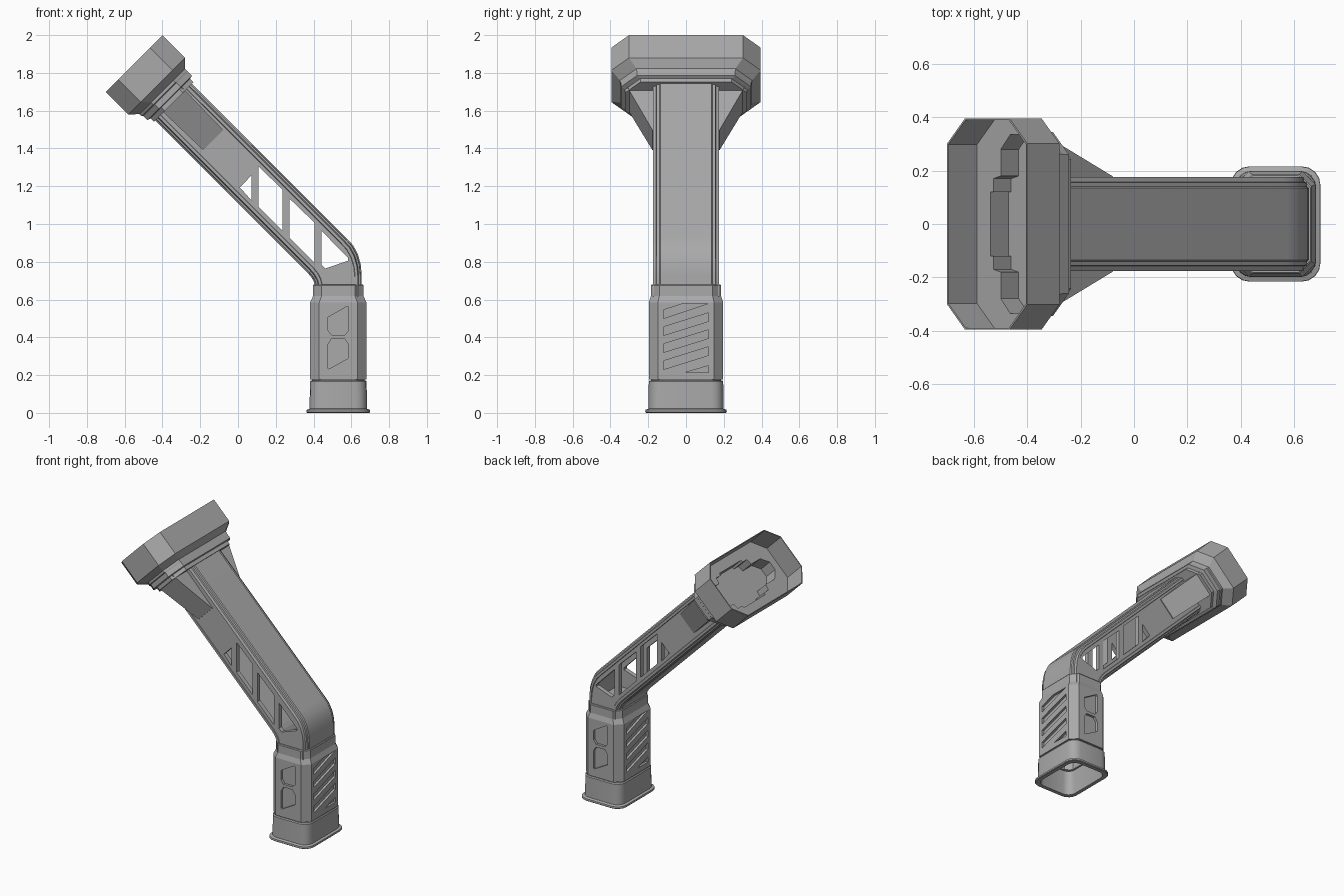
import bpy, bmesh, math
from mathutils import Vector

if "Cube" in bpy.data.objects:
    bpy.data.objects.remove(bpy.data.objects["Cube"])

S = math.sqrt(2)
grey = bpy.data.materials.new("mid grey")
grey.diffuse_color = (0.40, 0.40, 0.40, 1)
grey.use_nodes = True
grey.node_tree.nodes["Principled BSDF"].inputs["Base Color"].default_value = grey.diffuse_color


def tilt(u, v, y):
    """Point in the arm frame: u along the arm, v across it."""
    return Vector(((v - u) / S, y, (u + v) / S))


def loft(name, rings, smooth=None):
    """Closed solid through a list of equal sized rings."""
    bm = bmesh.new()
    vs = [[bm.verts.new(p) for p in r] for r in rings]
    n = len(vs[0])
    for a, b in zip(vs, vs[1:]):
        for i in range(n):
            j = (i + 1) % n
            bm.faces.new((a[i], a[j], b[j], b[i]))
    bm.faces.new(vs[0][::-1])
    bm.faces.new(vs[-1])
    bmesh.ops.recalc_face_normals(bm, faces=bm.faces)
    me = bpy.data.meshes.new(name)
    bm.to_mesh(me)
    bm.free()
    ob = bpy.data.objects.new(name, me)
    bpy.context.collection.objects.link(ob)
    me.materials.append(grey)
    if smooth:
        bpy.ops.object.select_all(action='DESELECT')
        ob.select_set(True)
        bpy.context.view_layer.objects.active = ob
        bpy.ops.object.shade_smooth_by_angle(angle=math.radians(smooth))
    return ob


def cut(target, cutter):
    m = target.modifiers.new("cut", 'BOOLEAN')
    m.operation, m.solver, m.object = 'DIFFERENCE', 'EXACT', cutter
    cutter.hide_render = True
    cutter.hide_set(True)


# ---- head: flared octagonal cup ----
def octagon(u, v0, v1, h, c):
    pts = [(v0, -h + c), (v0 + c, -h), (v1 - c, -h), (v1, -h + c),
           (v1, h - c), (v1 - c, h), (v0 + c, h), (v0, h - c)]
    return [tilt(u, v, y) for v, y in pts]


head = loft("head_cup", [
    octagon(1.405, .775, 1.072, .322, .08),
    octagon(1.43, .775, 1.072, .322, .08),
    octagon(1.435, .757, 1.09, .345, .085),
    octagon(1.467, .757, 1.09, .345, .085),
    octagon(1.472, .75, 1.09, .35, .088),
    octagon(1.487, .75, 1.09, .35, .088),
    octagon(1.527, .707, 1.131, .395, .093),
    octagon(1.697, .707, 1.131, .395, .093),
    octagon(1.697, .713, 1.125, .389, .091),
    octagon(1.545, .713, 1.125, .389, .091)])

# stepped socket inside the cup
quarter = [(.135, .12), (.12, .12), (.12, .17), (.08, .18), (.08, .28), (.03, .335)]
socket = quarter + [(-a, y) for a, y in quarter[::-1]]
socket += [(a, -y) for a, y in socket[::-1]]
cut(head, loft("socket_cutter", [[tilt(u, .919 + a, y) for a, y in socket]
                                 for u in (1.45, 1.62)]))

# ---- side gussets under the head ----
for s, label in ((-1, "front"), (1, "back")):
    loft("gusset_" + label, [
        [tilt(u, v, s * y) for u, v, y in
         ((1.115, v0, .16), (1.115, v0, .178), (1.44, v1, .315), (1.44, v1, .16))]
        for v0, v1 in ((.853, .845), (1.004, 1.01))])

# ---- arm: stepped section swept along the bend (lower and upper edge) ----
def edge(u, v):
    p = tilt(u, v, 0)
    return (p.x, p.z)


stations = [(edge(1.42, .785), edge(1.42, 1.06)),
            ((.345, .765), (.575, .925)), ((.367, .743), (.61, .887)),
            ((.387, .72), (.635, .84)), ((.402, .695), (.65, .785)),
            ((.41, .665), (.655, .73)), ((.41, .58), (.655, .58))]


def sweep(name, section, smooth=None):
    rings = []
    for (ax, az), (bx, bz) in stations:
        rings.append([(ax + (bx - ax) * t, y, az + (bz - az) * t) for t, y in section])
    return loft(name, rings, smooth)


rim = [(0, .135), (.025, .14), (.03, .155), (.065, .158), (.085, .176), (.14, .176), (.15, .172)]
half = rim + [(1 - t, y) for t, y in rim[::-1]]
arm = sweep("arm", half + [(t, -y) for t, y in half[::-1]], 20)
cut(arm, sweep("arm_hollow_cutter", [(.09, .14), (.91, .14), (.91, -.14), (.09, -.14)]))

# windows through both arm walls
windows = [[(.010, 1.194), (.071, 1.257), (.071, 1.125)],
           [(.108, 1.305), (.235, 1.183), (.235, .966), (.108, 1.093)],
           [(.272, 1.135), (.404, 1.008), (.404, .796), (.272, .928)],
           [(.441, .965), (.583, .82), (.583, .806), (.462, .764), (.441, .785)]]
for i, w in enumerate(windows):
    cut(arm, loft(f"window_cutter_{i}", [[(x, y, z) for x, z in w] for y in (-.3, .3)]))

# ---- grip ----
CX = .531


def rounded(z, hx, hy, r, n):
    pts = []
    for k, (sx, sy) in enumerate(((1, 1), (-1, 1), (-1, -1), (1, -1))):
        for i in range(n + 1):
            a = math.pi / 2 * (k + i / n)
            pts.append((CX + sx * (hx - r) + r * math.cos(a),
                        sy * (hy - r) + r * math.sin(a), z))
    return pts


grip = loft("grip", [rounded(z, hx, hy, c, 1) for z, hx, hy, c in (
    (.165, .14, .185, .045), (.178, .14, .185, .045), (.178, .149, .197, .048),
    (.585, .149, .197, .048), (.618, .134, .186, .045), (.675, .134, .186, .045),
    (.68, .13, .182, .045))])
cut(grip, loft("grip_hollow_cutter", [rounded(z, .115, .16, .04, 1) for z in (.1, .56)]))

# open base sleeve with a flared lip
loft("base_sleeve", [rounded(z, hx, hy, r, 4) for z, hx, hy, r in (
    (.172, .12, .165, .05), (.172, .145, .192, .06), (.165, .15, .197, .062),
    (.022, .152, .199, .062), (.016, .167, .215, .07), (.004, .168, .216, .07),
    (0, .164, .212, .068), (0, .138, .185, .055), (.166, .125, .17, .05))], 30)
cut(bpy.data.objects["base_sleeve"],
    loft("base_hollow_cutter", [rounded(z, .113, .158, .04, 1) for z in (.1, .3)]))

# recessed panels, repeated on the opposite side by a half turn
panels = [[(.475, .505), (.58, .565), (.585, .558), (.585, .435), (.565, .412), (.495, .412), (.475, .44)],
          [(.475, .36), (.495, .392), (.565, .392), (.585, .36), (.585, .29), (.48, .232), (.475, .238)]]
stripes = [[(0, .215), (.12, .215), (.12, .25)],
           [(-.12, .575 - .055), (-.12, .56), (0, .58), (.12, .58)]]
for z in (.215, .305, .395):
    stripes.append([(-.12, z + .015), (.12, z + .09), (.12, z + .135), (-.12, z + .06)])
stripes[1] = [(-.12, .50), (-.12, .545), (-.01, .58), (.12, .58)]

for s in (1, -1):
    for i, p in enumerate(panels):
        cut(grip, loft(f"panel_cutter_{i}", [
            [(CX + s * (x - CX), -s * y, z) for x, z in p] for y in (.18, .23)]))
    for i, p in enumerate(stripes):
        cut(grip, loft(f"stripe_cutter_{i}", [
            [(CX + s * x, s * y, z) for y, z in p] for x in (.133, .2)]))
